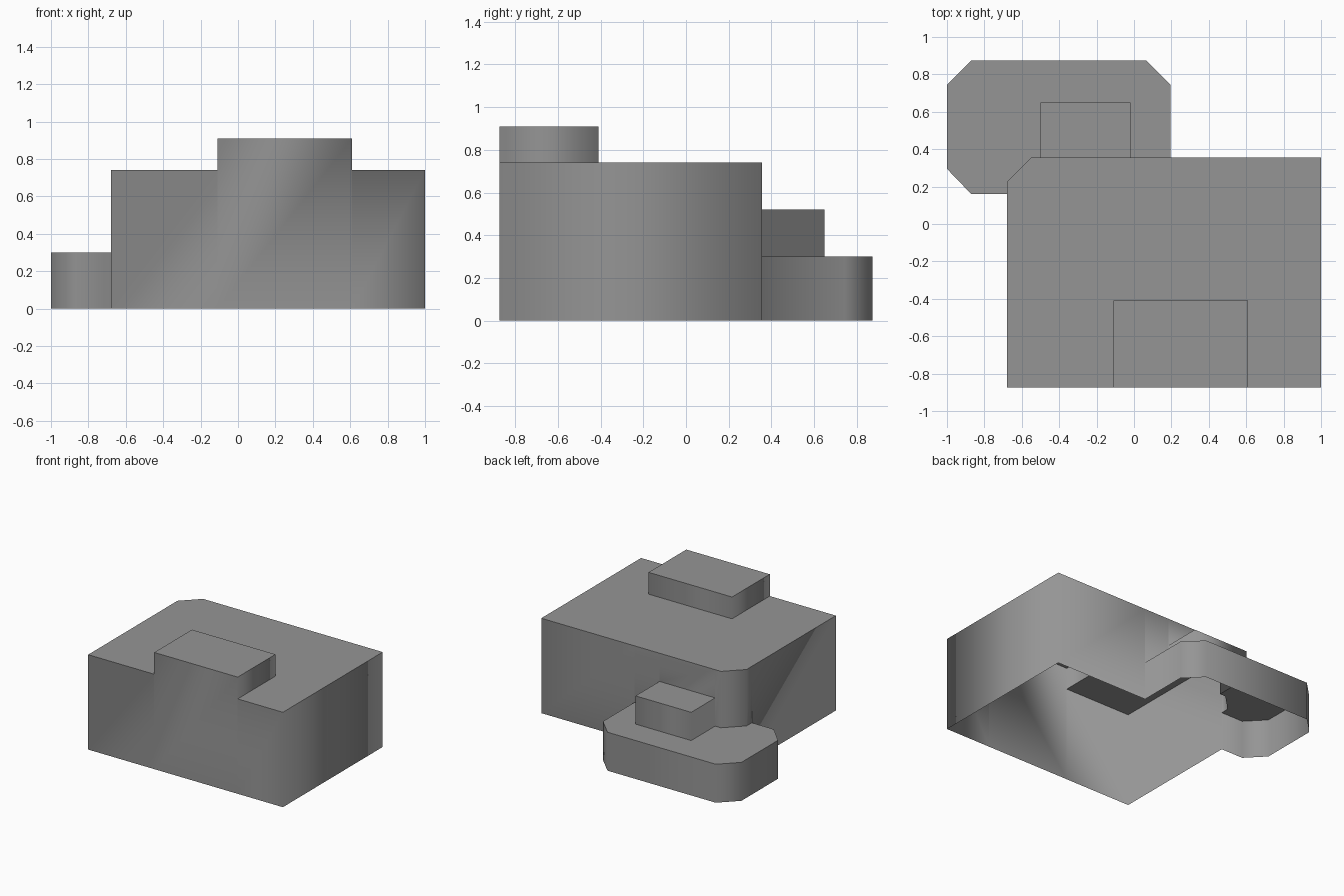
import bpy
import bmesh

cube = bpy.data.objects.get("Cube")
if cube:
    bpy.data.objects.remove(cube, do_unlink=True)

# One plain grey for the whole building
grey = bpy.data.materials.new("building_grey")
grey.use_nodes = True
COLOUR = (0.3, 0.3, 0.3, 1)
grey.diffuse_color = COLOUR
grey.node_tree.nodes["Principled BSDF"].inputs["Base Color"].default_value = COLOUR

# Heights of the four flat roofs
MAIN, DORMER, ANNEX, TOWER = 0.74, 0.91, 0.3, 0.52

# Plan points shared by walls and roofs
FRONT, BACK = -0.875, 0.355
front_left, front_right = (1, FRONT), (-0.68, FRONT)
back_left = (1, BACK)
dormer_a, dormer_b = (-0.11, FRONT), (0.61, FRONT)
dormer_c, dormer_d = (0.61, -0.41), (-0.11, -0.41)
chamfer = [(-0.55, BACK), (-0.68, 0.225)]
junction_left, junction_right = (0.195, BACK), (-0.68, 0.16)
tower_a, tower_b = (-0.02, BACK), (-0.02, 0.65)
tower_c, tower_d = (-0.5, 0.65), (-0.5, BACK)
annex = [junction_left, (0.195, 0.745), (0.065, 0.875), (-0.87, 0.875),
         (-1, 0.745), (-1, 0.295), (-0.87, 0.16), junction_right]


def add_object(name, bm):
    mesh = bpy.data.meshes.new(name)
    bm.to_mesh(mesh)
    bm.free()
    mesh.materials.append(grey)
    obj = bpy.data.objects.new(name, mesh)
    bpy.context.collection.objects.link(obj)
    return obj


def wall(bm, points, low, high):
    """Run wall panels along a plan path, with the outside on its right."""
    for a, b in zip(points, points[1:]):
        corners = [(*a, low), (*b, low), (*b, high), (*a, high)]
        bm.faces.new([bm.verts.new(c) for c in corners]).smooth = True


def roof(name, points, height):
    bm = bmesh.new()
    face = bm.faces.new([bm.verts.new((*p, height)) for p in points])
    face.normal_update()
    if face.normal.z < 0:
        face.normal_flip()
    add_object(name, bm)


# Walls: one smooth open-bottomed shell
bm = bmesh.new()
# main block, front and sides
wall(bm, [front_right, dormer_a], 0, MAIN)
wall(bm, [dormer_a, dormer_b], 0, DORMER)
wall(bm, [dormer_b, front_left, back_left, junction_left], 0, MAIN)
wall(bm, [junction_right, front_right], 0, MAIN)
# main block above the annex and the tower
wall(bm, [junction_left, tower_a], ANNEX, MAIN)
wall(bm, [tower_a, tower_d], TOWER, MAIN)
wall(bm, [tower_d, *chamfer, junction_right], ANNEX, MAIN)
# raised block on the main roof, annex, and tower on the annex
wall(bm, [dormer_b, dormer_c, dormer_d, dormer_a], MAIN, DORMER)
wall(bm, annex, 0, ANNEX)
wall(bm, [tower_a, tower_b, tower_c, tower_d], ANNEX, TOWER)
bmesh.ops.remove_doubles(bm, verts=bm.verts, dist=0.001)
add_object("building_walls", bm)

# Flat roofs, left open under the raised blocks
roof("main_roof", [front_right, dormer_a, dormer_d, dormer_c, dormer_b,
                   front_left, back_left, *chamfer], MAIN)
roof("raised_block_roof", [dormer_a, dormer_b, dormer_c, dormer_d], DORMER)
roof("annex_roof", [*annex, chamfer[1], chamfer[0], tower_d, tower_c,
                    tower_b, tower_a], ANNEX)
roof("tower_roof", [tower_a, tower_b, tower_c, tower_d], TOWER)
